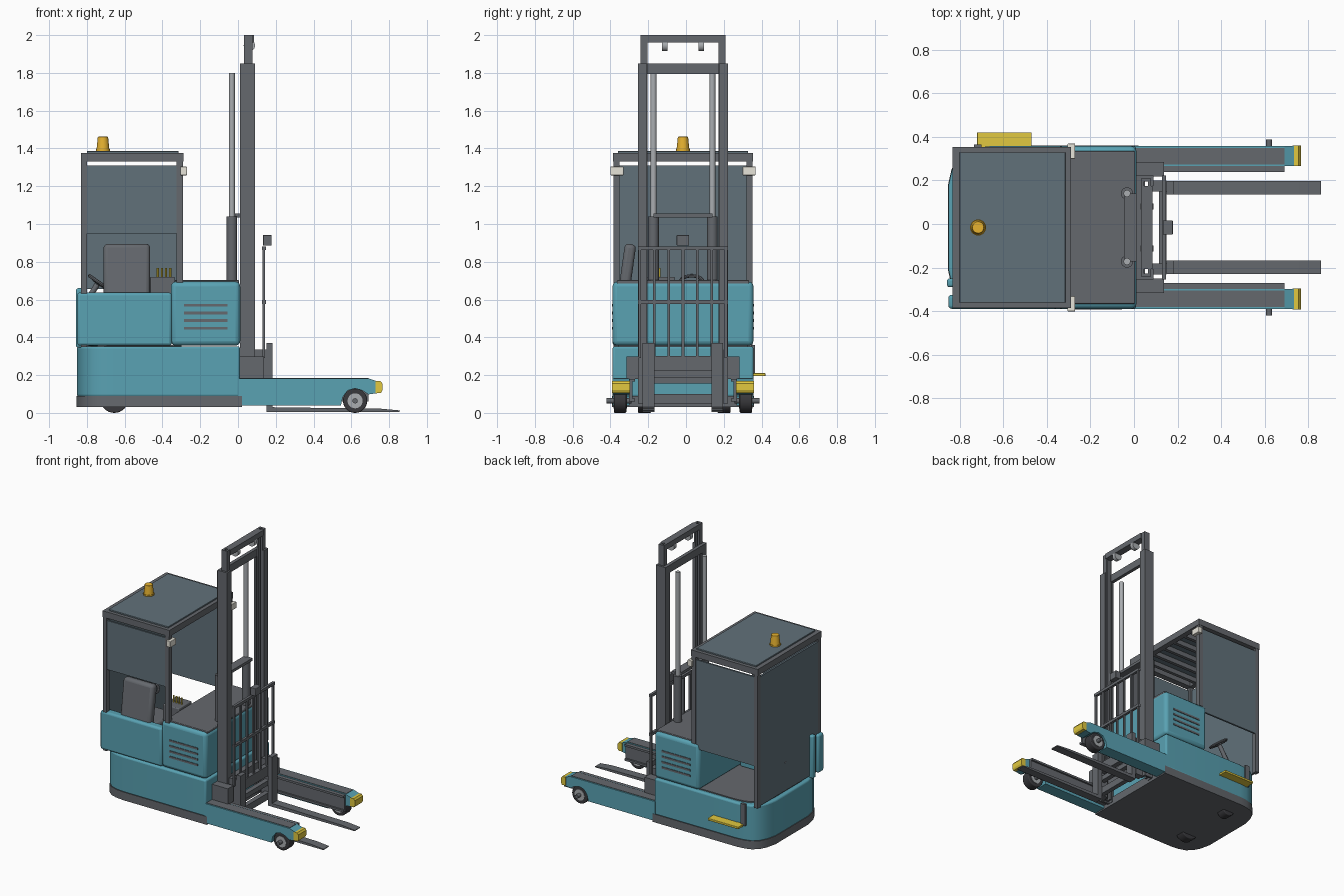
import bpy, bmesh, math
from mathutils import Vector, Matrix

if "Cube" in bpy.data.objects:
    bpy.data.objects.remove(bpy.data.objects["Cube"])

YC = -0.016  # centre line of the truck body

def mat(name, r, g, b):
    m = bpy.data.materials.new(name)
    m.diffuse_color = (r, g, b, 1)
    m.use_nodes = True
    m.node_tree.nodes["Principled BSDF"].inputs["Base Color"].default_value = m.diffuse_color
    return m

TEAL = mat("teal_paint", .10, .36, .45)
DARK = mat("dark_grey", .13, .14, .155)
GLASS = mat("glass", .12, .165, .195)
YELLOW = mat("yellow", .75, .58, .05)
AMBER = mat("amber", .8, .45, .03)
STEEL = mat("steel", .4, .42, .44)
WHITE = mat("lamp_white", .8, .78, .7)
RUBBER = mat("rubber", .04, .04, .045)

def finish(name, bm, m, bevel=0, smooth=False):
    bmesh.ops.recalc_face_normals(bm, faces=bm.faces)
    me = bpy.data.meshes.new(name)
    bm.to_mesh(me)
    bm.free()
    ob = bpy.data.objects.new(name, me)
    bpy.context.collection.objects.link(ob)
    if m:
        me.materials.append(m)
    if bevel:
        b = ob.modifiers.new("bevel", 'BEVEL')
        b.width, b.segments, b.limit_method = bevel, 3, 'ANGLE'
        b.angle_limit = math.radians(50)
    if smooth or bevel:
        bpy.ops.object.select_all(action='DESELECT')
        ob.select_set(True)
        bpy.context.view_layer.objects.active = ob
        bpy.ops.object.shade_smooth_by_angle(angle=math.radians(35))
    return ob

def box(name, x0, x1, y0, y1, z0, z1, m=DARK, bevel=0, tilt=None):
    bm = bmesh.new()
    bmesh.ops.create_cube(bm, size=1)
    M = Matrix.Diagonal((x1 - x0, y1 - y0, z1 - z0, 1))
    if tilt:
        M = Matrix.Rotation(math.radians(tilt[1]), 4, tilt[0]) @ M
    M = Matrix.Translation(((x0 + x1) / 2, (y0 + y1) / 2, (z0 + z1) / 2)) @ M
    bm.transform(M)
    return finish(name, bm, m, bevel)

def pair(name, x0, x1, d0, d1, z0, z1, m=DARK, bevel=0):
    for s, side in ((-1, "right"), (1, "left")):
        a, b = sorted((YC + s * d0, YC + s * d1))
        box(f"{name}_{side}", x0, x1, a, b, z0, z1, m, bevel)

def prism(name, pts, axis, lo, hi, m=DARK, bevel=0, smooth=False):
    """Extrude a 2D outline: xy along Z, or xz along Y."""
    bm = bmesh.new()
    vs = [bm.verts.new((a, b, lo) if axis == 'Z' else (a, lo, b)) for a, b in pts]
    f = bm.faces.new(vs)
    ext = bmesh.ops.extrude_face_region(bm, geom=[f])
    d = Vector((0, 0, hi - lo)) if axis == 'Z' else Vector((0, hi - lo, 0))
    bmesh.ops.translate(bm, vec=d, verts=[v for v in ext['geom'] if isinstance(v, bmesh.types.BMVert)])
    return finish(name, bm, m, bevel, smooth)

def rod(name, p, q, r, r2=None, m=DARK, n=24, bevel=0):
    p, q = Vector(p), Vector(q)
    bm = bmesh.new()
    bmesh.ops.create_cone(bm, cap_ends=True, segments=n, radius1=r, radius2=r if r2 is None else r2, depth=(q - p).length)
    bm.transform(Matrix.Translation((p + q) / 2) @ (q - p).to_track_quat('Z', 'Y').to_matrix().to_4x4())
    return finish(name, bm, m, bevel, True)

# chassis: rounded tail, flat nose
def outline(grow, nose):
    half = [(-.66, .373), (-.72, .366), (-.77, .35), (-.81, .315), (-.835, .265), (-.852, .19)]
    half = [(x - grow, d + grow) for x, d in half]
    top = [(nose, YC + .373 + grow)] + [(x, YC + d) for x, d in half]
    return top + [(x, 2 * YC - y) for x, y in reversed(top)]

prism("base_skirt", outline(.002, .02), 'Z', .03, .09, DARK, 0, True)
prism("lower_body", outline(0, .01), 'Z', .085, .352, TEAL, .012)
prism("cab_floor", outline(-.03, -.3), 'Z', .345, .36, DARK)

# motor hood with louvres
box("motor_hood", -.355, .012, YC - .373, YC + .373, .356, .695, TEAL, .025)
box("hood_lid", -.335, .005, YC - .35, YC + .35, .68, .703, DARK, .005)
for i in range(4):
    pair(f"hood_louvre_{i}", -.285, -.055, .36, .377, .442 + .04 * i, .456 + .04 * i)

# side panel and seat base
box("cab_side_panel", -.852, -.35, -.389, -.325, .356, .637, TEAL, .015)
box("rear_trim_strip", -.858, -.82, -.29, -.25, .345, .66, TEAL, .012)
box("seat_base", -.80, -.355, -.34, -.12, .355, .54, TEAL, .01)
box("seat_cushion", -.71, -.47, -.31, -.05, .54, .60, DARK, .02)
box("seat_back", -.712, -.465, -.345, -.285, .58, .895, DARK, .022, ('X', -8))

# operator controls
box("control_console", -.465, -.335, -.21, -.06, .60, .72, DARK, .006)
for i in range(4):
    x = -.425 + .022 * i
    rod(f"control_lever_{i}", (x, -.14, .71), (x, -.14, .768), .006, None, YELLOW, 10)
rod("steering_column", (-.82, .03, .56), (-.745, .03, .68), .015)
bpy.ops.mesh.primitive_torus_add(major_radius=.062, minor_radius=.009, major_segments=28, minor_segments=8,
                                 location=(-.735, .03, .69), rotation=(0, math.radians(35), 0))
wheel = bpy.context.object
wheel.name = "steering_wheel"
wheel.data.materials.append(DARK)
for a in range(3):
    t = 2.09 * a
    d = Matrix.Rotation(math.radians(35), 3, 'Y') @ Vector((math.cos(t), math.sin(t), 0)) * .06
    c = Vector((-.74, .03, .685))
    rod(f"steering_spoke_{a}", c, c + d, .006, None, DARK, 8)

# entry step
box("entry_step", -.72, -.47, .345, .42, .195, .211, YELLOW, .003)
box("entry_edge", -.735, -.70, .345, .364, .20, .36)

# cab posts and panes
pair("cab_front_post", -.325, -.292, .335, .368, .69, 1.34)
pair("cab_rear_post", -.83, -.80, .335, .368, .35, 1.34)
box("rear_window", -.829, -.815, YC - .36, YC + .36, .36, 1.31, GLASS)
box("left_window", -.815, -.30, .335, .348, .655, 1.31, GLASS)
box("right_window", -.815, -.30, -.38, -.367, .95, 1.31, GLASS)

# roof frame, slats and sheet
pair("roof_side_beam", -.832, -.288, .325, .37, 1.33, 1.376)
for n, x in (("rear", -.832), ("front", -.328)):
    box(f"roof_{n}_beam", x, x + .04, YC - .37, YC + .37, 1.33, 1.376)
for i in range(6):
    y = YC - .275 + .11 * i
    box(f"roof_slat_{i}", -.82, -.30, y - .012, y + .012, 1.335, 1.37)
box("roof_sheet", -.80, -.315, YC - .345, YC + .345, 1.374, 1.386, GLASS, .003)
pair("work_light", -.305, -.27, .315, .385, 1.258, 1.304, WHITE, .004)

# warning beacon
rod("beacon_base", (-.715, YC, 1.384), (-.715, YC, 1.396), .037, None, AMBER)
rod("beacon", (-.715, YC, 1.394), (-.715, YC, 1.462), .034, .027, AMBER, 24, .003)

# mast: nested channel rails
for s, side in ((-1, "right"), (1, "left")):
    for n, x0, x1, d0, d1, z0, z1 in (("outer", .01, .09, .19, .239, .05, 1.85),
                                     ("inner", .033, .078, .187, .224, .06, 2.0)):
        t = .014
        pts = [(x0, d1), (x1, d1), (x1, d0), (x1 - t, d0), (x1 - t, d1 - t),
               (x0 + t, d1 - t), (x0 + t, d0), (x0, d0)]
        prism(f"{n}_mast_rail_{side}", [(x, YC + s * d) for x, d in pts], 'Z', z0, z1)
    # lift cylinders and chain rollers
    y = YC + s * .156
    rod(f"lift_cylinder_{side}", (-.032, y, .36), (-.032, y, 1.04), .028)
    rod(f"lift_rod_{side}", (-.032, y, 1.03), (-.032, y, 1.80), .016, None, STEEL)
    y = YC + s * .096
    rod(f"chain_roller_{side}", (.06, y - .014, 1.945), (.06, y + .014, 1.945), .03, None, STEEL)
box("outer_mast_crossbar", .01, .035, YC - .239, YC + .239, 1.795, 1.85)
box("inner_mast_crossbar", .033, .085, YC - .19, YC + .19, 1.96, 2.0)
box("cylinder_tie", -.045, .02, YC - .156, YC + .156, 1.035, 1.055)

# reach carriage
pair("reach_block", .01, .138, .235, .30, .18, .298)
box("reach_crossbeam", .005, .05, YC - .30, YC + .30, .18, .29)
pair("carriage_plate", .085, .15, .165, .215, .05, .335)
box("carriage_upper_bar", .115, .15, YC - .215, YC + .215, .225, .30)
box("carriage_lower_bar", .115, .15, YC - .215, YC + .215, .155, .19)
box("carriage_foot_bar", .115, .15, YC - .215, YC + .215, .05, .10)

# forks
for s, side in ((-1, "right"), (1, "left")):
    y = YC + s * .182
    prism(f"fork_{side}", [(.15, .37), (.15, .006), (.855, .006), (.857, .013), (.76, .022), (.182, .03), (.182, .37)],
          'Y', y - .031, y + .031)

# load backrest
for i in range(7):
    y = YC - .228 + .076 * i
    box(f"backrest_bar_{i}", .131, .144, y - .007, y + .007, .29, .875)
for n, z in (("top", .862), ("middle", .577)):
    box(f"backrest_{n}_rail", .128, .147, YC - .238, YC + .238, z, z + .02)
box("fork_camera", .132, .178, YC - .033, YC + .033, .885, .942, DARK, .004)

# support legs with load wheels
leg = [(0, .04), (.545, .04), (.555, .085), (.58, .118), (.62, .13), (.66, .118), (.69, .098), (.735, .104),
       (.735, .168), (.69, .183), (0, .183)]
for s, side in ((-1, "right"), (1, "left")):
    a, b = sorted((YC + s * .283, YC + s * .374))
    prism(f"support_leg_{side}", leg, 'Y', a, b, TEAL)
    prism(f"leg_bumper_{side}", [(.728, .106), (.758, .106), (.765, .12), (.765, .155), (.755, .168), (.728, .168)],
          'Y', a - .002, b + .002, YELLOW)
    y = YC + s * .333
    rod(f"load_wheel_{side}", (.62, y - .033, .064), (.62, y + .033, .064), .064, None, RUBBER, 32, .006)
    rod(f"load_wheel_rim_{side}", (.62, y - .036, .064), (.62, y + .036, .064), .04, None, STEEL, 24)
    rod(f"load_wheel_axle_{side}", (.62, y - s * .06, .064), (.62, YC + s * .404, .064), .014, None, DARK, 12)
pair("leg_lid", .01, .69, .29, .365, .18, .186)
pair("reach_channel_web", .01, .69, .268, .286, .06, .18)
pair("reach_channel_top", .01, .69, .255, .272, .165, .18)
pair("reach_channel_bottom", .01, .69, .255, .272, .06, .075)

# drive wheel and castor under the tail
for n, y, r in (("drive_wheel", -.22, .075), ("castor_wheel", .2, .05)):
    rod(n, (-.655, y - .035, r), (-.655, y + .035, r), r, None, RUBBER, 32, .006)
